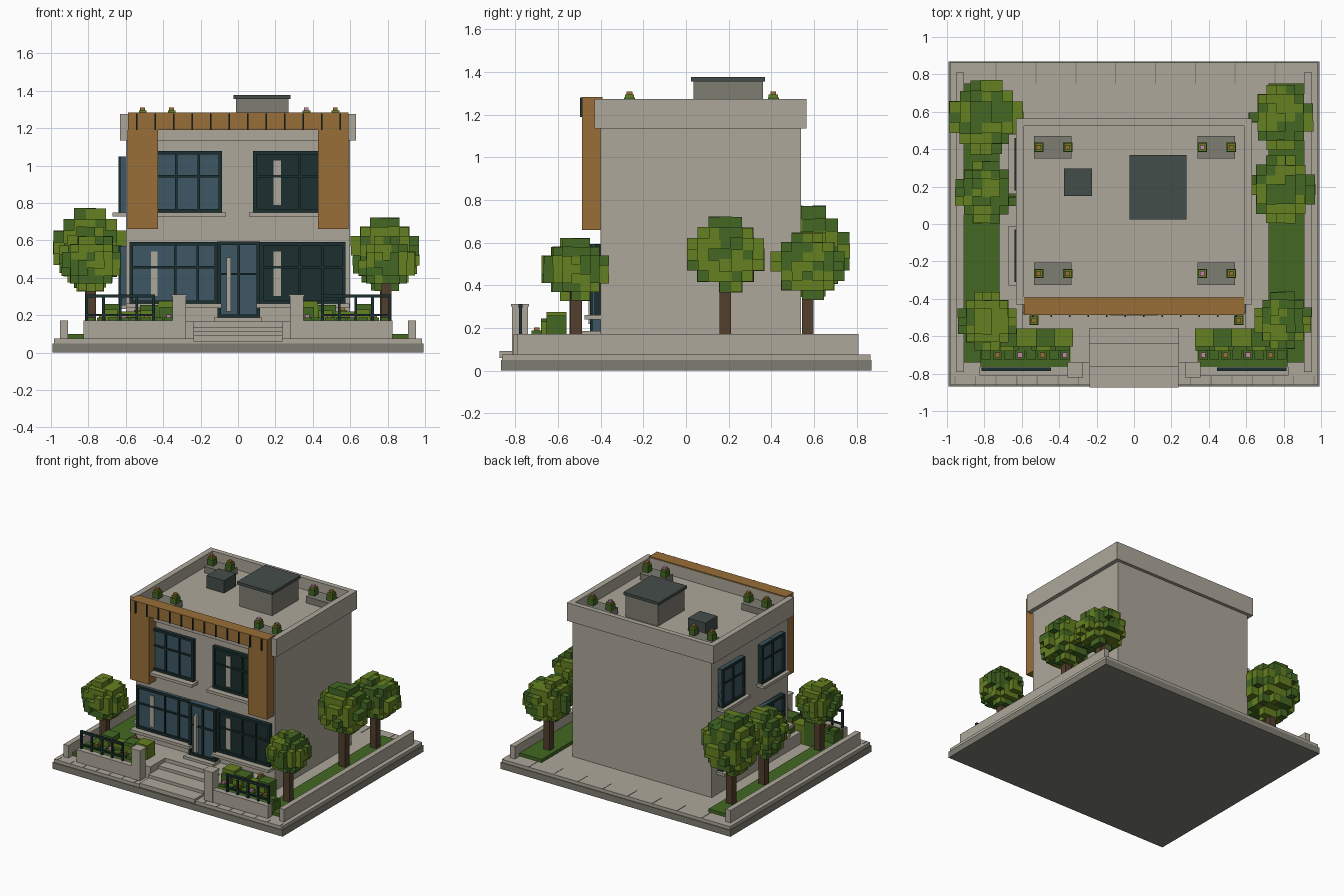
import bpy, bmesh, random
from mathutils import Vector, Matrix, noise

random.seed(4)
if "Cube" in bpy.data.objects:
    bpy.data.objects.remove(bpy.data.objects["Cube"], do_unlink=True)


def linear(c):
    c /= 255
    return c / 12.92 if c <= 0.04045 else ((c + 0.055) / 1.055) ** 2.4


def material(name, *rgb):
    m = bpy.data.materials.new(name)
    m.use_nodes = True
    col = [linear(c) for c in rgb] + [1]
    m.diffuse_color = col
    m.node_tree.nodes["Principled BSDF"].inputs["Base Color"].default_value = col
    return m


concrete = material("pale concrete", 174, 167, 154)
stone = material("grey stone", 126, 125, 114)
slate = material("dark slate", 68, 77, 74)
wood = material("warm wood", 153, 111, 56)
frame = material("dark frame", 28, 47, 47)
glass = material("blue glass", 61, 87, 100)
leaf = material("deep leaf", 67, 103, 34)
lime = material("light leaf", 101, 128, 32)
bark = material("brown bark", 82, 62, 45)
pink = material("pink petal", 200, 132, 168)


def boxes(name, mats, items):
    """One object from boxes given as (low corner, high corner, material slot)."""
    bm = bmesh.new()
    for lo, hi, slot in items:
        lo, hi = Vector(lo), Vector(hi)
        mat = Matrix.Translation((lo + hi) / 2) @ Matrix.Diagonal((*(hi - lo), 1))
        verts = bmesh.ops.create_cube(bm, size=1, matrix=mat)["verts"]
        for f in {f for v in verts for f in v.link_faces}:
            f.material_index = slot
    bmesh.ops.recalc_face_normals(bm, faces=bm.faces)
    me = bpy.data.meshes.new(name)
    bm.to_mesh(me)
    bm.free()
    for m in mats:
        me.materials.append(m)
    ob = bpy.data.objects.new(name, me)
    bpy.context.collection.objects.link(ob)
    return ob


def box(name, mat, x, y, z):
    """A single box from its x, y and z ranges."""
    return boxes(name, [mat], [((x[0], y[0], z[0]), (x[1], y[1], z[1]), 0)])


def both(name, mat, x, y, z):
    """A box and its mirror image across the centre."""
    box("left_" + name, mat, x, y, z)
    box("right_" + name, mat, (-x[1], -x[0]), y, z)


# Plinth, paving and paving joints
GROUND, YARD = 0.075, 0.167
box("plinth", stone, (-.992, .992), (-.868, .87), (0, .05))
box("paving", concrete, (-.985, .985), (-.862, .864), (.05, GROUND))
joints = [((x, .75, GROUND), (x + .006, .862, GROUND + .002), 0)
          for x in [-.74 + .213 * i for i in range(8)]]
joints += [((s * x, -.86, GROUND), (s * x + .006, -.815, GROUND + .002), 0)
           for x in [.3 + .11 * i for i in range(7)] for s in (-1, 1)]
boxes("paving_joints", [stone], joints)

# Garden walls, pillars and beds
both("side_wall", concrete, (.91, .952), (-.79, .81), (GROUND, .172))
both("front_wall", concrete, (.28, .825), (-.81, -.765), (GROUND, .172))
both("gate_pillar", concrete, (.277, .35), (-.815, -.742), (GROUND, .3))
both("pillar_cap", concrete, (.272, .355), (-.82, -.737), (.3, .312))
both("side_bed", leaf, (.72, .91), (-.74, .75), (GROUND, .1))
both("front_bed", leaf, (.34, .82), (-.765, -.65), (GROUND, YARD))

# Steps and porch
box("porch", concrete, (-.6, .6), (-.56, -.4), (GROUND, YARD))
for i, y in enumerate((-.875, -.765, -.64)):
    box("step", concrete, (-.237, .237), (y, -.5), (.06, .092 + .023 * i))
both("step_side", concrete, (.237, .34), (-.742, -.5), (GROUND, YARD))
box("threshold", concrete, (-.127, .127), (-.49, -.4), (YARD, .187))

# Railings
for s, name in ((1, "left_railing"), (-1, "right_railing")):
    a, b = sorted((s * .445, s * .815))
    bars = [((a, -.785, .295), (b, -.767, .312), 0), ((a, -.782, .195), (b, -.77, .207), 0)]
    for i in range(5):
        x = a + (b - a - .014) * i / 4
        bars.append(((x, -.783, .17), (x + .014, -.769, .3), 0))
    boxes(name, [frame], bars)

# House body and hollow parapet
box("house_body", concrete, (-.6, .6), (-.4, .54), (GROUND, 1.185))
both("parapet_side", concrete, (.587, .632), (-.43, .565), (1.135, 1.275))
box("parapet_back", concrete, (-.587, .587), (.525, .565), (1.135, 1.275))
box("parapet_front", concrete, (-.587, .587), (-.43, -.39), (1.135, 1.275))

# Wooden portal with slats
box("portal_beam", wood, (-.588, .592), (-.487, -.392), (1.19, 1.283))
both("portal_leg", wood, (.427, .592), (-.487, -.4), (.66, 1.19))
boxes("portal_slats", [frame],
      [((x, -.497, 1.19), (x + .008, -.487, 1.28), 0)
       for x in [-.545 + .099 * i for i in range(12)]])


def window(name, side, u, z, splits, pane=glass, depth=.03, sill=.045, curtain=None):
    """Framed window on the front, or on the right-hand side wall."""
    def put(u0, u1, d, z0, z1, slot):
        if side:
            return ((-.6 - d, u0, z0), (-.599, u1, z1), slot)
        return ((u0, -.4 - d, z0), (u1, -.399, z1), slot)
    (a, b), (lo, hi), t = u, z, .018
    mid = (lo + hi) / 2 + .03
    parts = [put(a, b, depth - .015, lo, hi, 1),
             put(a, a + t, depth, lo, hi, 0), put(b - t, b, depth, lo, hi, 0),
             put(a, b, depth, lo, lo + t, 0), put(a, b, depth, hi - t, hi, 0),
             put(a, b, depth - .005, mid - .006, mid + .006, 0)]
    parts += [put(p - .006, p + .006, depth - .003, lo, hi, 0) for p in splits]
    if curtain:
        c0, c1 = curtain
        parts.append(put(c0, c1, depth - .009, lo + .04, hi - .05, 2))
    if sill:
        parts.append(put(a - .02, b + .02, depth + sill, lo - .022, lo, 2))
    boxes(name, [frame, pane, concrete], parts)


# Front windows, door and side windows
UPPER, LOWER = (.75, 1.077), (.262, .592)
window("upper_right_window", False, (-.45, -.085), UPPER, (-.33, -.21))
window("upper_left_window", False, (.08, .45), UPPER, (.33,), frame, curtain=(.19, .23))
window("lower_right_window", False, (-.58, -.108), LOWER, (-.335, -.215), curtain=(-.465, -.43))
window("lower_left_window", False, (.118, .575), LOWER, (.33, .45), frame, curtain=(.19, .23))
window("front_door", False, (-.11, .118), (.187, .595), (.004,), depth=.05, sill=0)
box("door_handle", concrete, (-.062, -.038), (-.458, -.43), (.22, .51))
for y in (.32, -.17):
    for floor, z in (("upper", (.75, 1.05)), ("lower", (.255, .57))):
        window(floor + "_side_window", True, (y - .14, y + .14), z, (y,), depth=.04, sill=.03)

# Roof hut, cooling unit and planters
box("roof_hut", stone, (-.01, .27), (.035, .36), (1.18, 1.355))
box("hut_cap", slate, (-.025, .282), (.023, .37), (1.355, 1.377))
box("cooling_unit", slate, (-.375, -.225), (.15, .297), (1.18, 1.283))


def potted_plant(x, y, z, flower):
    boxes("potted_plant", [leaf, lime, flower],
          [((x - .025, y - .025, z), (x + .025, y + .025, z + .045), 0),
           ((x - .02, y - .022, z + .02), (x + .022, y + .022, z + .06), 1),
           ((x - .013, y - .013, z + .06), (x + .013, y + .013, z + .075), 2)])


for y in (-.265, .41):
    for x, flower in ((-.435, wood), (.44, pink)):
        box("roof_planter", stone, (x - .1, x + .1), (y - .06, y + .06), (1.18, 1.235))
        potted_plant(x - .075, y, 1.235, flower)
        potted_plant(x + .08, y, 1.235, wood)
for x in (-.535, .56):
    potted_plant(x, -.515, YARD, wood)

# Clipped hedges and flowers in the front beds
for s in (-1, 1):
    hedge = []
    for i in range(4):
        x = s * (.375 + .1 * i)
        top = (.275, .255, .22, .26)[i]
        hedge.append(((x - .05, -.655, GROUND), (x + .05, -.56, top), (i + 1) % 2))
        hedge.append(((x - .045, -.68, YARD), (x + .03, -.65, top - .03), i % 2))
    boxes("hedge", [leaf, lime], hedge)
    for i in range(8):
        x = s * (.37 + .06 * i)
        petal = ((wood, pink) if i % 4 else (pink, wood))[i % 2]
        box("flower_leaves", leaf, (x - .025, x + .025), (-.725, -.675), (YARD, .188))
        if i % 2 == 0:
            box("flower", petal, (x - .013, x + .013), (-.713, -.687), (.188, .203))


# Blocky trees
def tree(x, y, z, width, height):
    box("trunk", bark, (x - .027, x + .027), (y - .027, y + .027), (.09, z - height * .25))
    cw, ch, cells = width / 7, height / 7, []
    for i in range(-3, 4):
        for j in range(-3, 4):
            for k in range(-3, 4):
                reach = i * i + j * j + k * k
                if reach > 11 or (reach > 9 and random.random() < .4):
                    continue
                c = Vector((x + i * cw, y + j * cw, z + k * ch))
                swell = random.uniform(.5, .58)
                h = Vector((cw, cw, ch)) * swell
                slot = int(noise.noise(c * 9) + random.uniform(-.12, .12) > 0)
                cells.append((c - h, c + h, slot))
    boxes("tree_crown", [leaf, lime], cells)


for spot in ((.785, .185, .545, .36, .35), (.785, .57, .49, .34, .31),
             (.795, -.515, .475, .3, .29), (-.79, .57, .56, .39, .42),
             (-.79, .17, .5, .33, .34), (-.785, -.52, .475, .31, .29)):
    tree(*spot)
